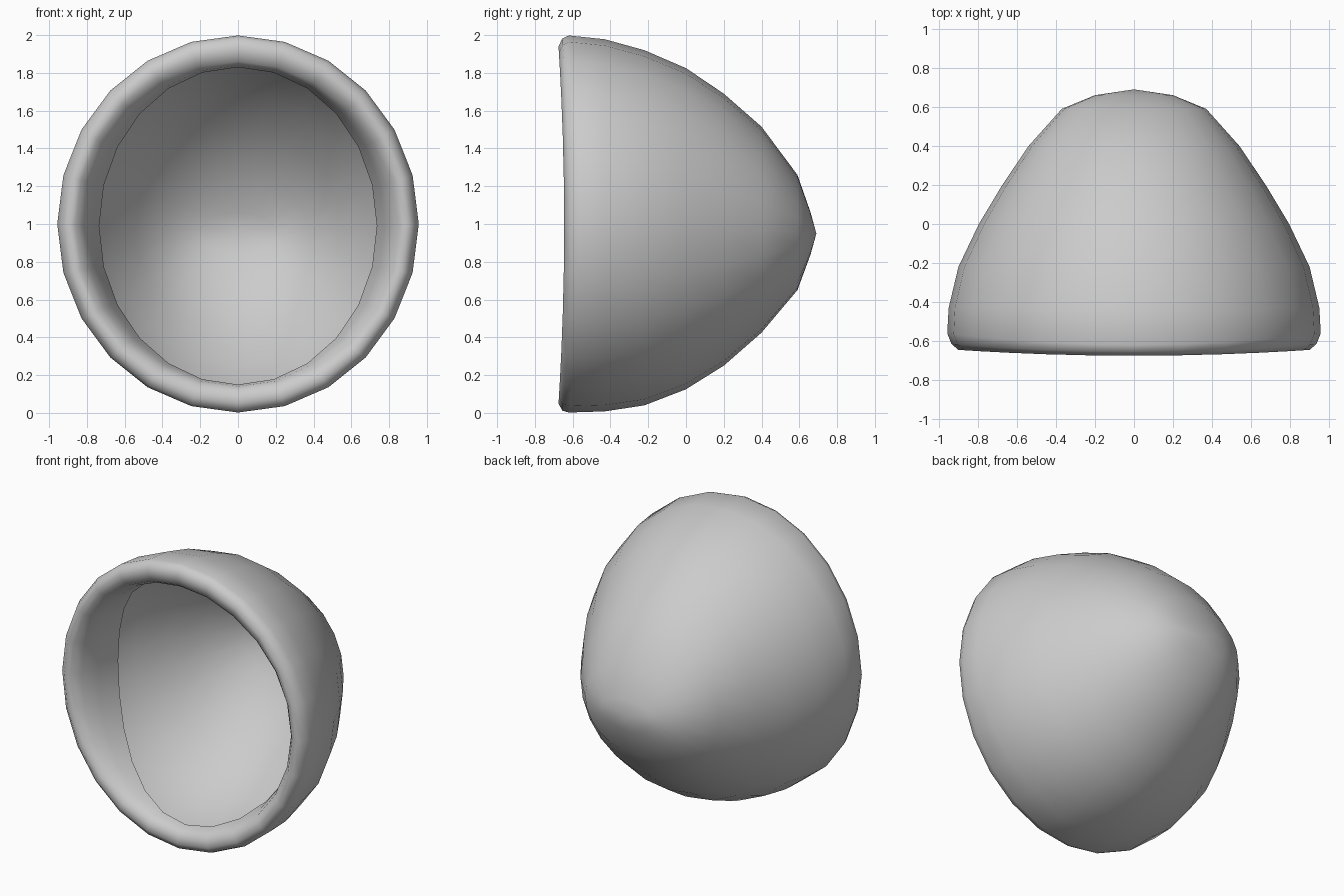
import bpy, bmesh, math

if "Cube" in bpy.data.objects:
    bpy.data.objects.remove(bpy.data.objects["Cube"])

SEG = 24

# ring sections from the back to the free inner edge of the lip:
# y, half width, half height, centre z, lean (top and bottom forward, sides backward)
shell = [
    (0.66, 0.20, 0.11, 0.95, 0),
    (0.59, 0.37, 0.305, 0.955, 0),
    (0.40, 0.54, 0.545, 0.97, 0),
    (0.20, 0.675, 0.72, 0.97, 0),
    (0.00, 0.795, 0.85, 0.975, 0),
    (-0.22, 0.90, 0.94, 0.98, 0),
    (-0.43, 0.95, 0.985, 0.993, 0),
    (-0.59, 0.957, 0.998, 1.00, 0.03),
]
lip = [
    (-0.635, 0.935, 0.985, 0.997, 0.02),
    (-0.66, 0.90, 0.945, 0.995, 0.015),
    (-0.65, 0.86, 0.905, 0.995, 0.02),
    (-0.615, 0.815, 0.87, 0.99, 0.04),
    (-0.54, 0.775, 0.85, 0.99, 0.09),
    (-0.43, 0.735, 0.84, 0.99, 0.15),
]

bm = bmesh.new()


def ring(y, rx, rz, zc, lean):
    verts = []
    for i in range(SEG):
        a = 2 * math.pi * i / SEG
        verts.append(bm.verts.new((rx * math.cos(a),
                                   y + lean * math.cos(2 * a),
                                   zc + rz * math.sin(a))))
    return verts


# thin open shell with a rolled-in lip
rings = [ring(*s) for s in shell + lip]
for r0, r1 in zip(rings, rings[1:]):
    for i in range(SEG):
        j = (i + 1) % SEG
        bm.faces.new((r0[i], r1[i], r1[j], r0[j]))

# close the back
pole = bm.verts.new((0, 0.69, 0.95))
for i in range(SEG):
    bm.faces.new((rings[0][i], rings[0][(i + 1) % SEG], pole))

bmesh.ops.recalc_face_normals(bm, faces=bm.faces[:])
for f in bm.faces:
    f.smooth = True

mesh = bpy.data.meshes.new("hollow_cup")
bm.to_mesh(mesh)
bm.free()
obj = bpy.data.objects.new("hollow_cup", mesh)
bpy.context.collection.objects.link(obj)
